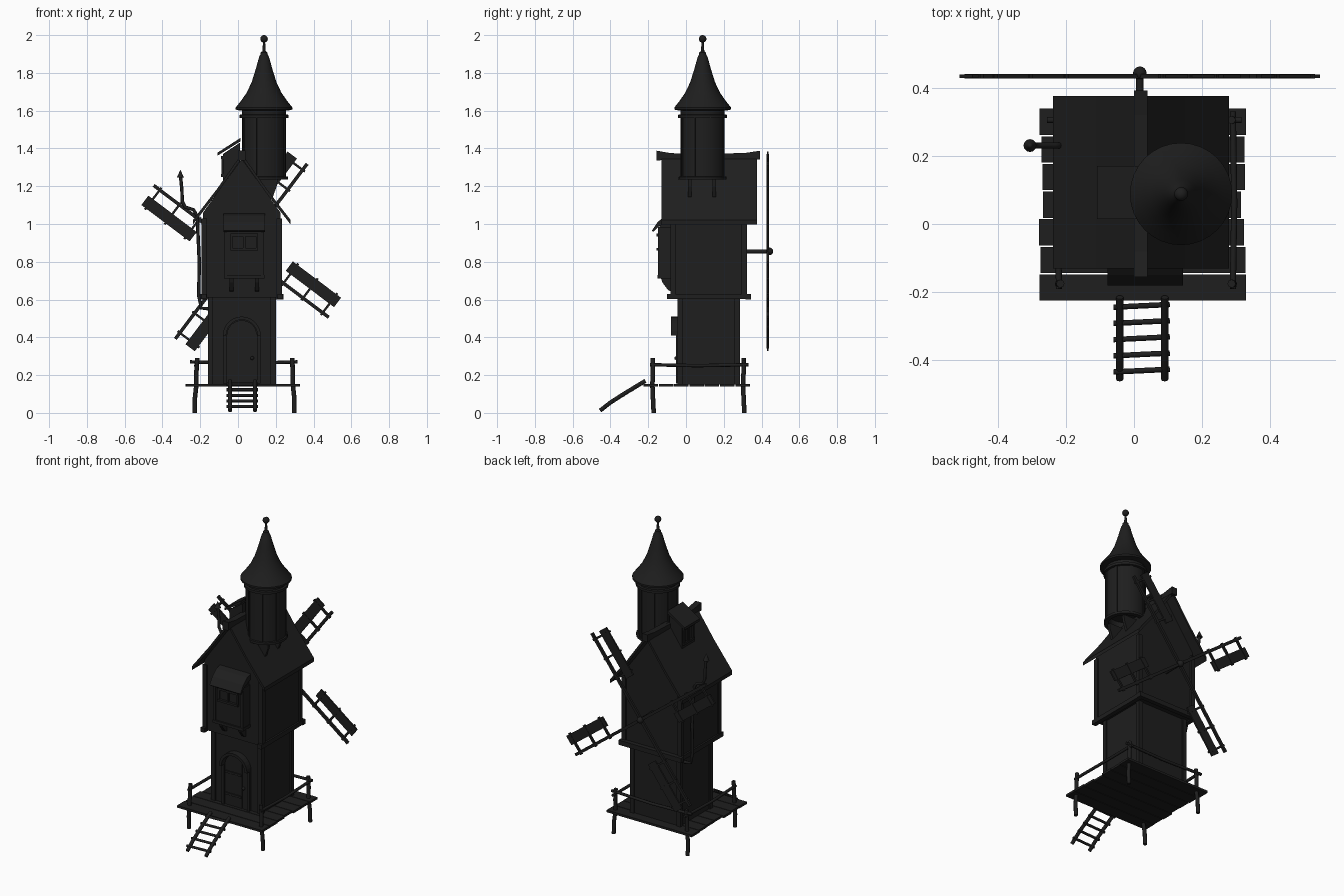
import bpy, bmesh, math, random
from mathutils import Vector, Matrix

if "Cube" in bpy.data.objects:
    bpy.data.objects.remove(bpy.data.objects["Cube"], do_unlink=True)
random.seed(4)

mat = bpy.data.materials.new("charcoal")
mat.use_nodes = True
COLOUR = (0.013, 0.013, 0.013, 1)
mat.diffuse_color = COLOUR
mat.node_tree.nodes["Principled BSDF"].inputs["Base Color"].default_value = COLOUR
CX, CY = 0.02, 0.12      # middle of the house


def finish(name, bm, smooth=False):
    bmesh.ops.recalc_face_normals(bm, faces=bm.faces)
    mesh = bpy.data.meshes.new(name)
    bm.to_mesh(mesh)
    bm.free()
    obj = bpy.data.objects.new(name, mesh)
    bpy.context.collection.objects.link(obj)
    mesh.materials.append(mat)
    if smooth:
        bpy.ops.object.select_all(action='DESELECT')
        obj.select_set(True)
        bpy.context.view_layer.objects.active = obj
        bpy.ops.object.shade_smooth_by_angle(angle=math.radians(35))
    return obj


def box(name, x, y, z, turn=None):
    """Box from three (low, high) ranges, optionally transformed."""
    bm = bmesh.new()
    mid = Vector([(a + b) / 2 for a, b in (x, y, z)])
    size = [b - a for a, b in (x, y, z)]
    m = Matrix.Translation(mid) @ Matrix.Diagonal((*size, 1))
    bmesh.ops.create_cube(bm, size=1, matrix=turn @ m if turn else m)
    return finish(name, bm)


def prism(name, outline, axis, lo, hi):
    """Extrude an outline: (x, z) along y, or (y, z) along x."""
    bm = bmesh.new()
    place = (lambda a, b, t: (a, t, b)) if axis == "y" else (lambda a, b, t: (t, a, b))
    face = bm.faces.new([bm.verts.new(place(a, b, lo)) for a, b in outline])
    new = bmesh.ops.extrude_face_region(bm, geom=[face])["geom"]
    shift = Vector(place(0, 0, hi - lo))
    bmesh.ops.translate(bm, vec=shift, verts=[v for v in new if isinstance(v, bmesh.types.BMVert)])
    return finish(name, bm)


def lathe(name, profile, x, y, steps=32):
    bm = bmesh.new()
    verts = [bm.verts.new((r, 0, z)) for r, z in profile]
    edges = [bm.edges.new(p) for p in zip(verts, verts[1:])]
    bmesh.ops.spin(bm, geom=verts + edges, axis=(0, 0, 1), cent=(0, 0, 0),
                   angle=math.tau, steps=steps)
    bmesh.ops.remove_doubles(bm, verts=bm.verts, dist=1e-4)
    bmesh.ops.translate(bm, vec=(x, y, 0), verts=bm.verts)
    return finish(name, bm, True)


def tube(name, points, radius):
    curve = bpy.data.curves.new(name, 'CURVE')
    curve.dimensions = '3D'
    curve.bevel_depth, curve.bevel_resolution = radius, 2
    curve.use_fill_caps = True
    line = curve.splines.new('POLY')
    line.points.add(len(points) - 1)
    for p, co in zip(line.points, points):
        p.co = (*co, 1)
    curve.materials.append(mat)
    obj = bpy.data.objects.new(name, curve)
    bpy.context.collection.objects.link(obj)


def ball(name, centre, radius):
    bm = bmesh.new()
    bmesh.ops.create_uvsphere(bm, u_segments=16, v_segments=10, radius=radius,
                              matrix=Matrix.Translation(centre))
    finish(name, bm, True)


# Deck of uneven planks
for i in range(7):
    y = -0.225 + i * 0.081
    box("deck_plank", (-0.28 + random.uniform(0, 0.015), 0.325 - random.uniform(-0.005, 0.015)),
        (y, y + 0.077), (0.14, 0.154))

# Crooked posts and rails round three sides
for x in (-0.22, 0.29):
    out = 0.008 if x > 0 else -0.008
    for y in (-0.175, 0.305):
        tube("fence_post", [(x + out, y + 0.004, 0), (x + out, y, 0.08), (x, y - 0.003, 0.15),
                            (x, y, 0.22), (x - out / 2, y, 0.29)], 0.012)
    tube("side_rail", [(x, -0.19, 0.255), (x + out / 2, 0.06, 0.25), (x, 0.33, 0.255)], 0.009)
tube("back_rail", [(-0.255, 0.305, 0.27), (0.03, 0.305, 0.262), (0.315, 0.305, 0.27)], 0.009)

# Ladder
for x in (-0.042, 0.09):
    tube("ladder_side", [(x, -0.215, 0.17), (x, -0.33, 0.1), (x, -0.40, 0.055),
                         (x, -0.455, 0.012)], 0.011)
for i in range(5):
    t = i / 4
    y, z = -0.24 - 0.19 * t, 0.152 - 0.118 * t
    tube("ladder_rung", [(-0.06, y - 0.004, z), (0.105, y + 0.004, z)], 0.008)

# Lower and upper walls
box("lower_wall", (-0.15, 0.19), (-0.037, 0.277), (0.15, 0.62))
GABLE = [(-0.185, 0.61), (0.225, 0.61), (0.225, 1.06), (CX, 1.345), (-0.185, 1.06)]
prism("upper_wall", GABLE, "y", -0.075, 0.31)

# Corner timbers and the beams under the upper floor
for sx in (-1, 1):
    for sy in (-1, 1):
        for name, hx, hy, z in (("lower_corner", 0.18, 0.165, (0.15, 0.61)),
                                ("upper_corner", 0.213, 0.203, (0.61, 1.03))):
            x, y = CX + sx * (hx - 0.014), CY + sy * (hy - 0.014)
            box(name, (x - 0.014, x + 0.014), (y - 0.014, y + 0.014), z)
    x, y = CX + sx * 0.202, CY + sy * 0.21
    box("side_beam", (x - 0.014, x + 0.014), (-0.1, 0.34), (0.602, 0.63))
    box("end_beam", (-0.205, 0.24), (y - 0.014, y + 0.014), (0.6, 0.63))

# Roof and its ridge
HALF = [(0, 1.372), (0.13, 1.187), (0.258, 1.022)]
top = [(CX - a, z) for a, z in HALF[::-1]] + [(CX + a, z) for a, z in HALF[1:]]
under = [(x, z - 0.024) for x, z in top]
prism("roof", top + under[::-1], "y", -0.13, 0.375)
RIDGE = [(-0.155, 1.335), (-0.155, 1.388), (-0.08, 1.375), (0.12, 1.37), (0.32, 1.377),
         (0.392, 1.388), (0.392, 1.342), (0.32, 1.345), (0.12, 1.34), (-0.08, 1.345)]
prism("ridge_beam", RIDGE, "x", 0.0, 0.04)

# Dormer on the right slope
prism("dormer_wall", [(-0.08, 1.2), (0.01, 1.3), (0.01, 1.43), (-0.08, 1.37)], "y", 0.03, 0.155)
prism("dormer_roof", [(-0.108, 1.362), (-0.108, 1.378), (0.012, 1.455), (0.012, 1.437)], "y", 0.015, 0.17)
for y in (0.045, 0.0925, 0.14):
    box("dormer_bar", (-0.088, -0.08), (y - 0.007, y + 0.007), (1.25, 1.36))
for z in (1.25, 1.345):
    box("dormer_frame", (-0.09, -0.08), (0.035, 0.15), (z, z + 0.014))

# Round turret, hollow underneath, with a flared spire
TX, TY = 0.138, 0.088
lathe("turret", [(0, 1.3), (0.1, 1.3), (0.1, 1.235), (0.127, 1.235), (0.127, 1.25), (0.117, 1.252),
                 (0.117, 1.56), (0.13, 1.562), (0.13, 1.578), (0.117, 1.58), (0.117, 1.61)], TX, TY)
lathe("spire", [(0, 1.6), (0.125, 1.6), (0.15, 1.606), (0.15, 1.617), (0.122, 1.652), (0.092, 1.695),
                (0.066, 1.75), (0.044, 1.82), (0.026, 1.885), (0.018, 1.9), (0.018, 1.908),
                (0.009, 1.915), (0.005, 1.975), (0, 1.975)], TX, TY)
ball("spire_ball", (TX, TY, 1.98), 0.02)
for i in range(8):
    turn = Matrix.Translation((TX, TY, 0)) @ Matrix.Rotation(math.tau * (i + 0.5) / 8, 4, 'Z')
    box("turret_rib", (0.112, 0.122), (-0.007, 0.007), (1.25, 1.565), turn)
for y in (0.02, 0.15):
    prism("turret_bracket", [(0.1, 1.24), (0.21, 1.24), (0.205, 1.2), (0.185, 1.145), (0.15, 1.12)],
          "y", y - 0.009, y + 0.009)

# Arched door with a projecting hood
def arch(r, foot):
    curve = [(CX + r * math.cos(math.pi * i / 14), 0.41 + r * math.sin(math.pi * i / 14)) for i in range(15)]
    return [(CX + r, foot)] * (foot < 0.41) + curve + [(CX - r, foot)] * (foot < 0.41)

prism("door", arch(0.08, 0.155), "y", -0.046, -0.03)
prism("door_hood", arch(0.1, 0.41) + arch(0.083, 0.41)[::-1], "y", -0.08, -0.03)
for s in (-1, 1):
    x = CX + s * 0.09
    box("door_jamb", (x - 0.009, x + 0.009), (-0.054, -0.03), (0.155, 0.415))
for x in (-0.02, 0.02, 0.06):
    box("door_groove_strip", (x - 0.003, x + 0.003), (-0.049, -0.04), (0.16, 0.475))
for z in (0.22, 0.36):
    box("door_hinge", (-0.055, 0.06), (-0.053, -0.04), (z, z + 0.014))
ball("door_knob", (0.075, -0.052, 0.29), 0.01)

# Bay window with awning, bars and brackets
box("bay_box", (-0.065, 0.13), (-0.14, -0.07), (0.72, 1.0))
prism("bay_awning", [(-0.075, 1.055), (-0.11, 1.045), (-0.15, 1.01), (-0.18, 0.965),
                     (-0.172, 0.958), (-0.14, 0.99), (-0.075, 1.02)], "x", -0.077, 0.143)
for z in (0.86, 0.935):
    box("bay_window_frame", (-0.04, 0.105), (-0.155, -0.135), (z, z + 0.014))
for x in (-0.035, 0.0325, 0.1):
    box("bay_window_bar", (x - 0.006, x + 0.006), (-0.149, -0.135), (0.865, 0.945))
for x in (-0.065, 0.13):
    box("bay_corner", (x - 0.008, x + 0.008), (-0.147, -0.07), (0.715, 0.985))
box("bay_sill", (-0.075, 0.14), (-0.15, -0.07), (0.712, 0.73))
for x in (-0.035, 0.1):
    prism("bay_bracket", [(-0.07, 0.72), (-0.135, 0.72), (-0.125, 0.69), (-0.095, 0.65), (-0.07, 0.64)],
          "x", x - 0.01, x + 0.01)

# Crooked stove pipe with a pointed cap
PY = 0.23
tube("stove_pipe", [(-0.15, PY, 0.55), (-0.195, PY, 0.555), (-0.208, PY, 0.62), (-0.205, PY, 0.8),
                    (-0.212, PY, 0.95), (-0.215, PY, 1.04), (-0.235, PY, 1.075), (-0.28, PY, 1.09),
                    (-0.295, PY, 1.12), (-0.297, PY, 1.18), (-0.304, PY, 1.25)], 0.009)
lathe("pipe_cap", [(0, 1.245), (0.019, 1.245), (0.008, 1.27), (0, 1.288)], -0.305, PY, 12)

# Windmill shaft, hub and four sails
HUB = (0.017, 0.433, 0.855)
tube("sail_shaft", [(0.017, 0.3, 0.855), (0.017, 0.455, 0.855)], 0.011)
ball("sail_hub", (0.017, 0.442, 0.855), 0.02)
for i in range(4):
    turn = Matrix.Translation(HUB) @ Matrix.Rotation(math.radians(37 + 90 * i), 4, 'Y')
    box("sail_arm", (0, 0.58), (-0.007, 0.007), (-0.009, 0.009), turn)
    box("sail_panel", (0.25, 0.57), (-0.005, 0.005), (0.06, 0.122), turn)
    for u in (0.28, 0.41, 0.54):
        box("sail_rung", (u - 0.006, u + 0.006), (-0.007, 0.007), (-0.015, 0.13), turn)
